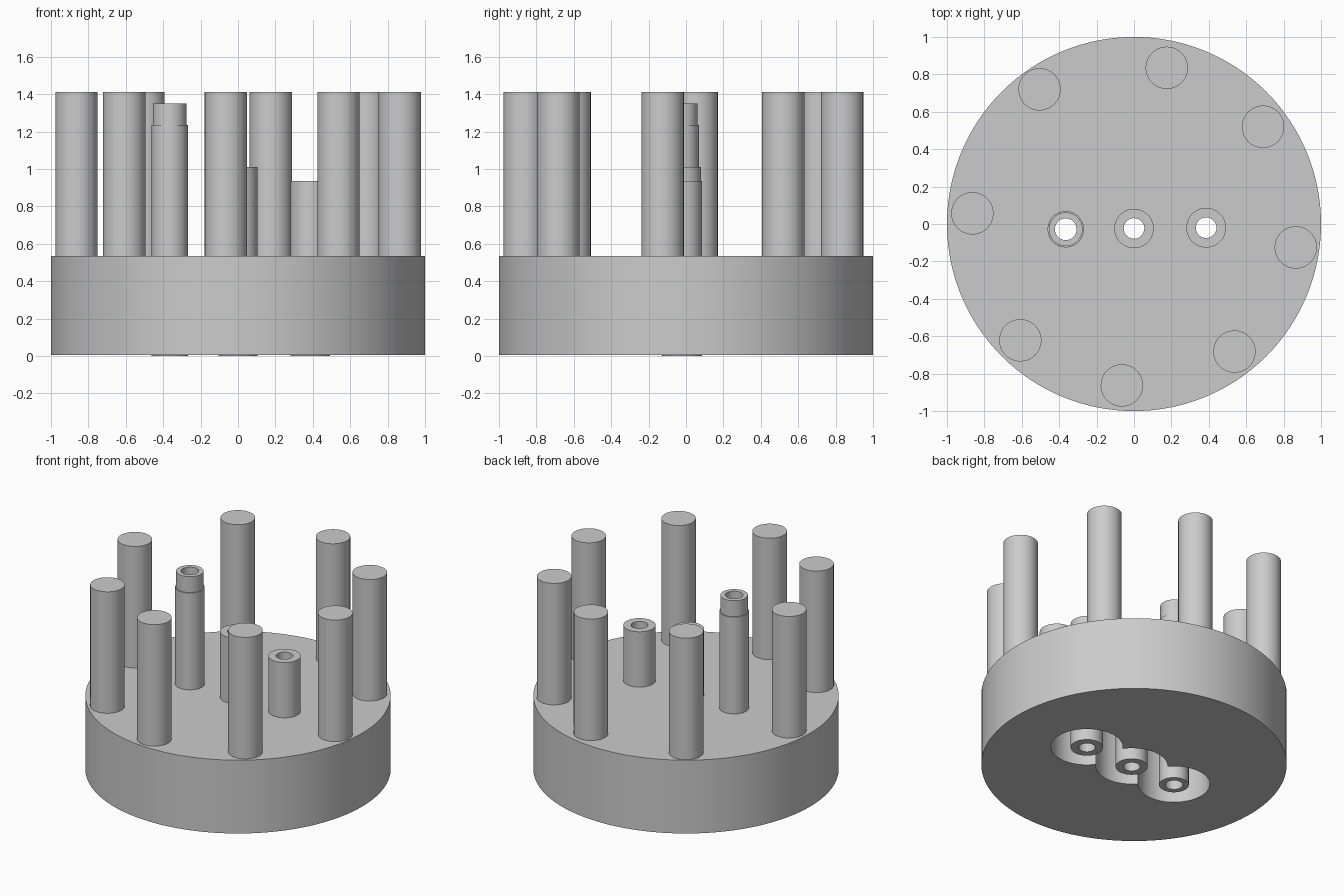
import bpy, math

if "Cube" in bpy.data.objects:
    bpy.data.objects.remove(bpy.data.objects["Cube"])

grey = bpy.data.materials.new("plain grey")
grey.diffuse_color = (0.6, 0.6, 0.6, 1)
grey.use_nodes = True
grey.node_tree.nodes["Principled BSDF"].inputs["Base Color"].default_value = grey.diffuse_color

BASE_BOTTOM, BASE_TOP, POST_TOP = 0.005, 0.535, 1.413
RECESS_R, RECESS_TOP = 0.235, 0.42


def activate(ob):
    bpy.ops.object.select_all(action='DESELECT')
    ob.select_set(True)
    bpy.context.view_layer.objects.active = ob


def finish(ob):
    activate(ob)
    bpy.ops.object.shade_smooth_by_angle(angle=math.radians(30))


def cylinder(name, x, y, r, z0, z1, segments=64):
    bpy.ops.mesh.primitive_cylinder_add(vertices=segments, radius=r, depth=z1 - z0,
                                        location=(x, y, (z0 + z1) / 2))
    ob = bpy.context.object
    ob.name = name
    ob.data.materials.append(grey)
    return ob


def cut(target, cutter):
    activate(target)
    mod = target.modifiers.new("cut", 'BOOLEAN')
    mod.operation, mod.solver, mod.object = 'DIFFERENCE', 'EXACT', cutter
    bpy.ops.object.modifier_apply(modifier=mod.name)
    bpy.data.objects.remove(cutter)


def lathe(name, x, y, profile, segments=64):
    """Closed (radius, z) profile turned around a vertical axis."""
    n = len(profile)
    verts, faces = [], []
    for s in range(segments):
        a = 2 * math.pi * s / segments
        verts += [(r * math.cos(a), r * math.sin(a), z) for r, z in profile]
        t = (s + 1) % segments
        faces += [(s * n + i, t * n + i, t * n + (i + 1) % n, s * n + (i + 1) % n)
                  for i in range(n)]
    mesh = bpy.data.meshes.new(name)
    mesh.from_pydata(verts, [], faces)
    mesh.materials.append(grey)
    ob = bpy.data.objects.new(name, mesh)
    ob.location = (x, y, 0)
    bpy.context.collection.objects.link(ob)
    finish(ob)
    return ob


# Tubes: name, x, y, bore radius, outer profile as (radius, z)
tubes = [
    ("stepped_tube", -0.365, -0.028, 0.058,
     [(0.097, 0), (0.097, 1.235), (0.09, 1.235), (0.09, 1.35)]),
    ("middle_tube", 0.0, -0.024, 0.055, [(0.105, 0), (0.105, 1.01)]),
    ("short_tube", 0.386, -0.02, 0.055, [(0.106, 0), (0.106, 0.935)]),
]

# Round base with three overlapping recesses underneath and a hole for each tube
base = cylinder("round_base", 0, 0, 1.0, BASE_BOTTOM, BASE_TOP, 128)
for name, x, y, bore, outer in tubes:
    cut(base, cylinder("recess_cutter", x, y, RECESS_R, -0.1, RECESS_TOP))
for name, x, y, bore, outer in tubes:
    cut(base, cylinder("hole_cutter", x, y, outer[0][0] - 0.01, -0.1, 0.7))
finish(base)

# Tubes running right through the base
for name, x, y, bore, outer in tubes:
    lathe(name, x, y, outer + [(bore, outer[-1][1]), (bore, 0)])

# Ring of solid posts
posts = [(-0.505, 0.72), (0.175, 0.835), (0.69, 0.52), (0.865, -0.125),
         (0.537, -0.682), (-0.065, -0.863), (-0.608, -0.622), (-0.864, 0.057)]
for i, (x, y) in enumerate(posts, 1):
    finish(cylinder(f"post_{i}", x, y, 0.113, BASE_TOP - 0.01, POST_TOP))
